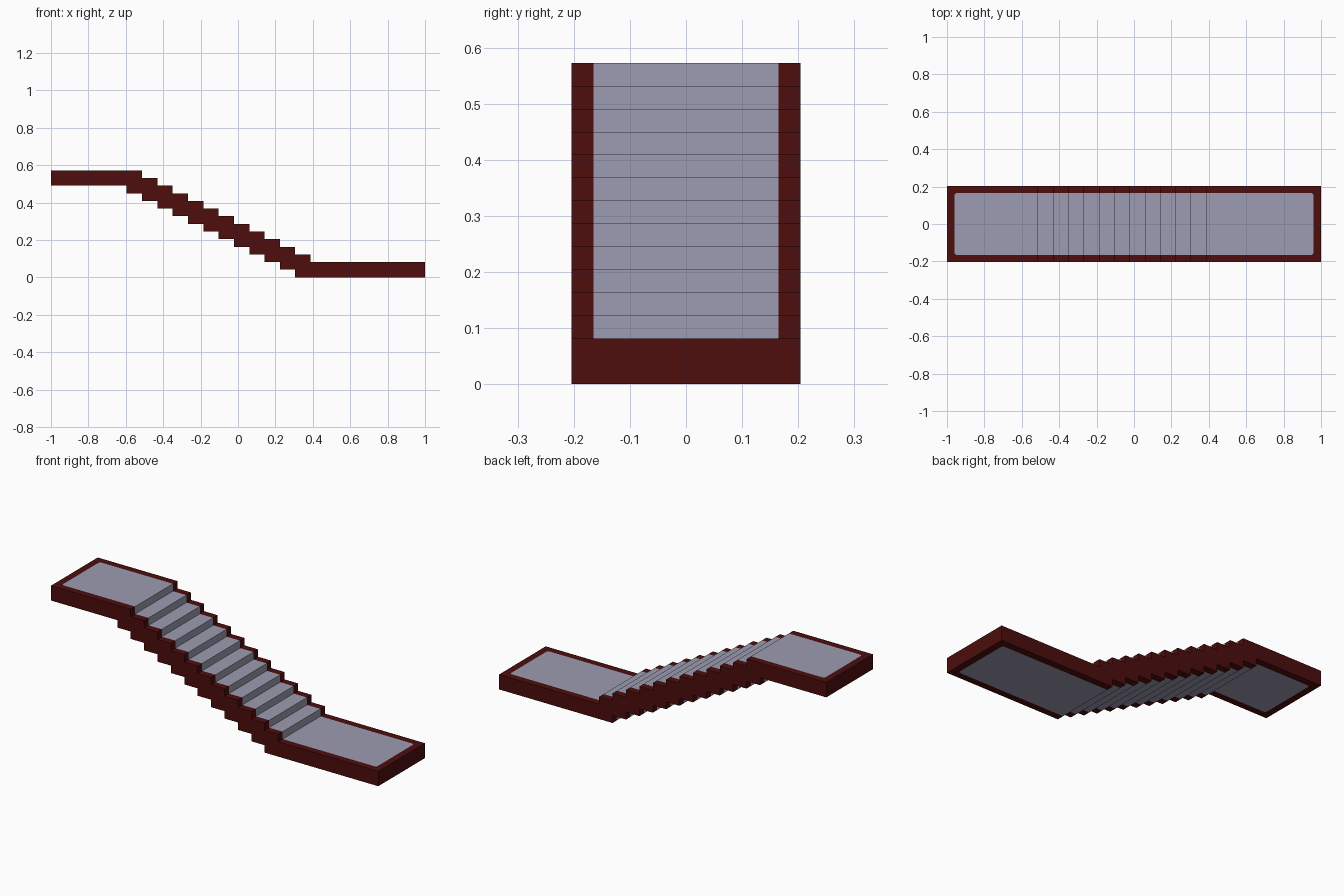
import bpy, bmesh, math
from mathutils import Vector

cube = bpy.data.objects.get("Cube")
if cube:
    bpy.data.objects.remove(cube, do_unlink=True)


def material(name, rgb):
    mat = bpy.data.materials.new(name)
    mat.use_nodes = True
    mat.diffuse_color = (*rgb, 1)
    mat.node_tree.nodes["Principled BSDF"].inputs["Base Color"].default_value = (*rgb, 1)
    return mat


border_red = material("dark_red", (0.074, 0.004, 0.004))
carpet_grey = material("lavender_grey", (0.337, 0.332, 0.445))

STEPS = 12
TREAD = 0.0819
RISE = 0.0409
THICK = 2 * RISE
TOP = STEPS * RISE + THICK
HALF_L, HALF_W = 1.0, 0.204
IN_L, IN_W, CORNER = 0.961, 0.165, 0.015


# One stepped edge of the side profile, from the upper end to the lower end
def stepped_edge(first_riser, z):
    points = [(-HALF_L, z)]
    for i in range(STEPS):
        x = first_riser + i * TREAD
        points += [(x, z - i * RISE), (x, z - (i + 1) * RISE)]
    return points + [(HALF_L, z - STEPS * RISE)]


# Solid stepped slab: side profile extruded across the width
upper = stepped_edge(-0.513, TOP)
lower = stepped_edge(-0.513 - TREAD, TOP - THICK)
bm = bmesh.new()
side = bm.faces.new([bm.verts.new((x, -HALF_W, z)) for x, z in upper + lower[::-1]])
extruded = bmesh.ops.extrude_face_region(bm, geom=[side], use_keep_orig=True)
bmesh.ops.translate(bm, vec=(0, 2 * HALF_W, 0),
                    verts=[v for v in extruded["geom"] if isinstance(v, bmesh.types.BMVert)])
bmesh.ops.recalc_face_normals(bm, faces=bm.faces)

# Half planes bounding the rounded rectangle of the carpet, as (normal, distance)
bounds = []
for angle in (90, 270, 0, 180):
    a = math.radians(angle)
    n = Vector((math.cos(a), math.sin(a), 0))
    bounds.append((n, abs(n.x) * IN_L + abs(n.y) * IN_W))
for quadrant in range(4):
    for angle in (22.5, 45, 67.5):
        a = math.radians(quadrant * 90 + angle)
        n = Vector((math.cos(a), math.sin(a), 0))
        d = abs(n.x) * (IN_L - CORNER) + abs(n.y) * (IN_W - CORNER) + CORNER
        bounds.append((n, d))

# Cut the carpet outline into treads, risers and underside
carpet = [f for f in bm.faces if abs(f.normal.y) < 0.5 and abs(f.calc_center_median().x) < 0.99]
for n, d in bounds:
    geom = set(carpet)
    for f in carpet:
        geom.update(f.edges)
        geom.update(f.verts)
    cut = bmesh.ops.bisect_plane(bm, geom=list(geom), plane_co=n * d, plane_no=n, dist=1e-6)
    faces = {f for f in cut["geom"] if isinstance(f, bmesh.types.BMFace)} | {f for f in carpet if f.is_valid}
    carpet = [f for f in faces if f.calc_center_median().dot(n) < d]
for f in carpet:
    f.material_index = 1

mesh = bpy.data.meshes.new("staircase")
bm.to_mesh(mesh)
bm.free()
mesh.materials.append(border_red)
mesh.materials.append(carpet_grey)
staircase = bpy.data.objects.new("staircase", mesh)
bpy.context.collection.objects.link(staircase)
